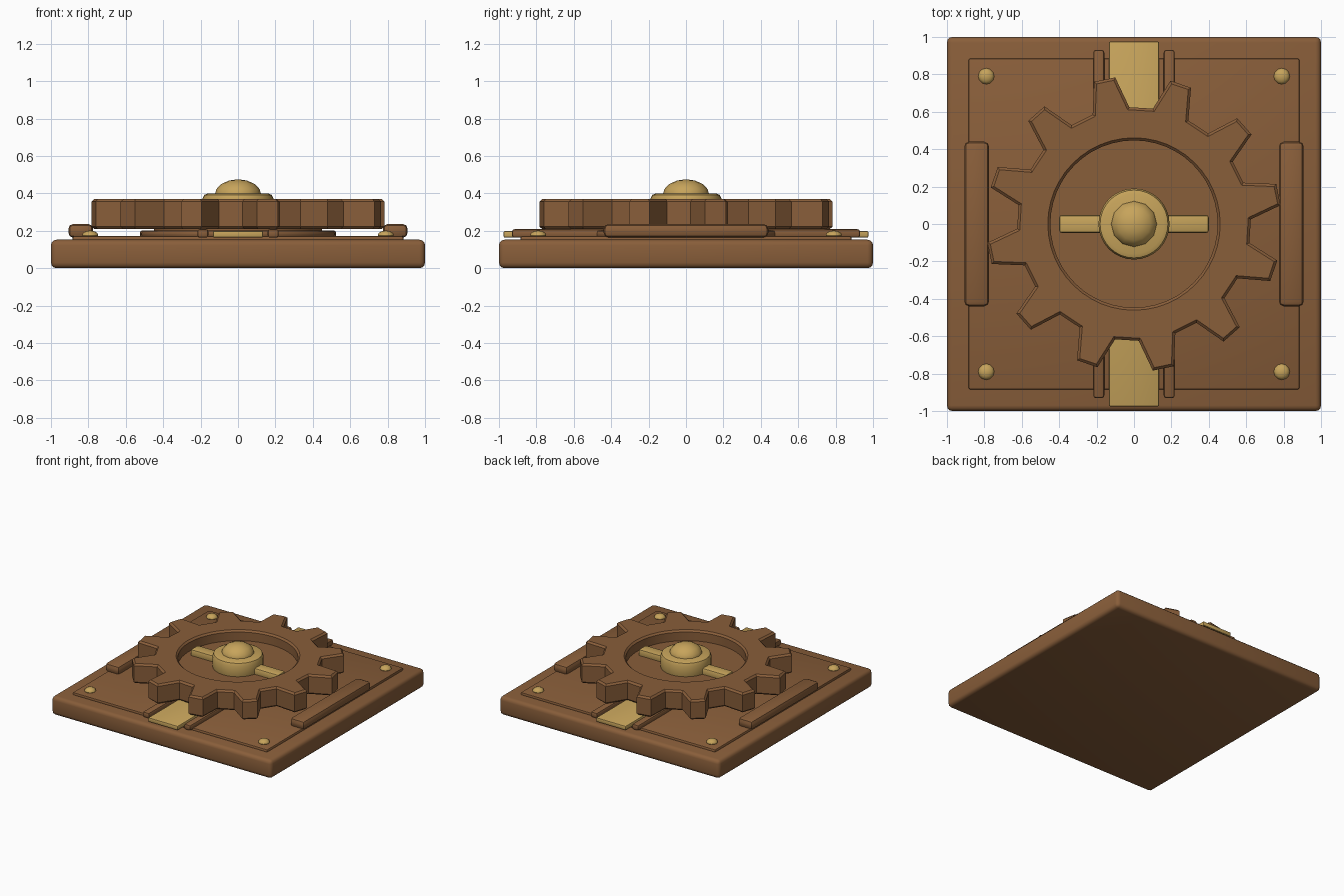
import bpy, bmesh, math
from mathutils import Matrix

cube = bpy.data.objects.get("Cube")
if cube:
    bpy.data.objects.remove(cube, do_unlink=True)


def make_material(name, rgb):
    mat = bpy.data.materials.new(name)
    mat.use_nodes = True
    mat.diffuse_color = (*rgb, 1)
    mat.node_tree.nodes["Principled BSDF"].inputs["Base Color"].default_value = (*rgb, 1)
    return mat


BROWN = make_material("warm brown", (0.25, 0.112, 0.042))
BRASS = make_material("brass", (0.57, 0.37, 0.105))


def finish(name, bm, mat, smooth=True):
    bmesh.ops.recalc_face_normals(bm, faces=bm.faces)
    mesh = bpy.data.meshes.new(name)
    bm.to_mesh(mesh)
    bm.free()
    mesh.materials.append(mat)
    ob = bpy.data.objects.new(name, mesh)
    bpy.context.collection.objects.link(ob)
    if smooth:
        bpy.ops.object.select_all(action="DESELECT")
        ob.select_set(True)
        bpy.context.view_layer.objects.active = ob
        bpy.ops.object.shade_smooth_by_angle(angle=math.radians(35))
    return ob


def box(name, mat, x, y, z0, z1, bevel, cx=0, cy=0, segments=2):
    """Bevelled block with half sizes x and y, between heights z0 and z1."""
    bm = bmesh.new()
    bmesh.ops.create_cube(bm, size=1)
    bmesh.ops.scale(bm, vec=(2 * x, 2 * y, z1 - z0), verts=bm.verts)
    bmesh.ops.translate(bm, vec=(cx, cy, (z0 + z1) / 2), verts=bm.verts)
    bmesh.ops.bevel(bm, geom=bm.edges[:], offset=bevel, segments=segments,
                    profile=0.5, affect="EDGES")
    return finish(name, bm, mat)


def rim_edges(bm):
    """Edges between a horizontal face and an upright one."""
    bm.normal_update()
    return [e for e in bm.edges if len(e.link_faces) == 2 and
            abs(abs(e.link_faces[0].normal.z) - abs(e.link_faces[1].normal.z)) > 0.5]


def disc(name, mat, r, z0, z1, bevel, sides=32):
    bm = bmesh.new()
    bmesh.ops.create_cone(bm, cap_ends=True, segments=sides, radius1=r, radius2=r,
                          depth=z1 - z0,
                          matrix=Matrix.Translation((0, 0, (z0 + z1) / 2)))
    if bevel:
        bmesh.ops.bevel(bm, geom=rim_edges(bm), offset=bevel, segments=2,
                        profile=0.5, affect="EDGES")
    return finish(name, bm, mat)


def dome(name, mat, r, height, cx, cy, cz, sides, rings):
    bm = bmesh.new()
    bmesh.ops.create_uvsphere(bm, u_segments=sides, v_segments=rings, radius=r)
    bmesh.ops.scale(bm, vec=(1, 1, height / r), verts=bm.verts)
    bmesh.ops.translate(bm, vec=(cx, cy, cz), verts=bm.verts)
    return finish(name, bm, mat)


def gear(name, mat, teeth, root, tip, hole, z0, z1, phase, bevel):
    """Toothed ring: four outline points per tooth, matched by four hole points."""
    bm = bmesh.new()
    profile = [(-9.2, root), (-4.2, tip), (4.2, tip), (9.2, root)]
    loops = []
    for z in (z0, z1):
        outer, inner = [], []
        for t in range(teeth):
            mid = phase + t * 360 / teeth
            for k, (da, r) in enumerate(profile):
                a = math.radians(mid + da)
                b = math.radians(mid + (k - 1.5) * 90 / teeth)
                outer.append(bm.verts.new((r * math.cos(a), r * math.sin(a), z)))
                inner.append(bm.verts.new((hole * math.cos(b), hole * math.sin(b), z)))
        loops.append((outer, inner))
    (low_out, low_in), (top_out, top_in) = loops
    count = len(low_out)
    for a, b in ((low_out, top_out), (top_out, top_in), (top_in, low_in), (low_in, low_out)):
        for i in range(count):
            j = (i + 1) % count
            bm.faces.new((a[i], a[j], b[j], b[i]))
    bmesh.ops.recalc_face_normals(bm, faces=bm.faces)
    bmesh.ops.bevel(bm, geom=rim_edges(bm), offset=bevel, segments=1, affect="EDGES")
    return finish(name, bm, mat)


# Base and raised panel
box("base_plate", BROWN, 1, 1, 0, 0.152, 0.03, segments=3)
box("raised_panel", BROWN, 0.885, 0.885, 0.14, 0.172, 0.012)

# Rails on both sides and guides along the sliding strip
for side, s in (("left", 1), ("right", -1)):
    box(side + "_side_rail", BROWN, 0.066, 0.44, 0.163, 0.236, 0.026, cx=s * 0.841)
    box(side + "_strip_guide", BROWN, 0.029, 0.93, 0.163, 0.208, 0.012, cx=s * 0.188)
box("sliding_strip", BRASS, 0.134, 0.975, 0.164, 0.198, 0.006)

# Corner studs
for sx in (-1, 1):
    for sy in (-1, 1):
        name = ("back" if sy > 0 else "front") + ("_left" if sx > 0 else "_right") + "_stud"
        dome(name, BRASS, 0.043, 0.026, sx * 0.79, sy * 0.79, 0.175, 12, 8)

# Gear with its recessed floor
disc("gear_seat", BROWN, 0.525, 0.163, 0.202, 0.015)
gear("gear_wheel", BROWN, 12, 0.625, 0.79, 0.447, 0.208, 0.37, 11.5, 0.014)
disc("gear_floor", BROWN, 0.45, 0.19, 0.285, 0)

# Hub with cross bar and cap
box("hub_bar", BRASS, 0.4, 0.048, 0.27, 0.335, 0.015)
disc("hub", BRASS, 0.19, 0.25, 0.4, 0.03, 32)
dome("hub_cap", BRASS, 0.125, 0.085, 0, 0, 0.39, 12, 8)
